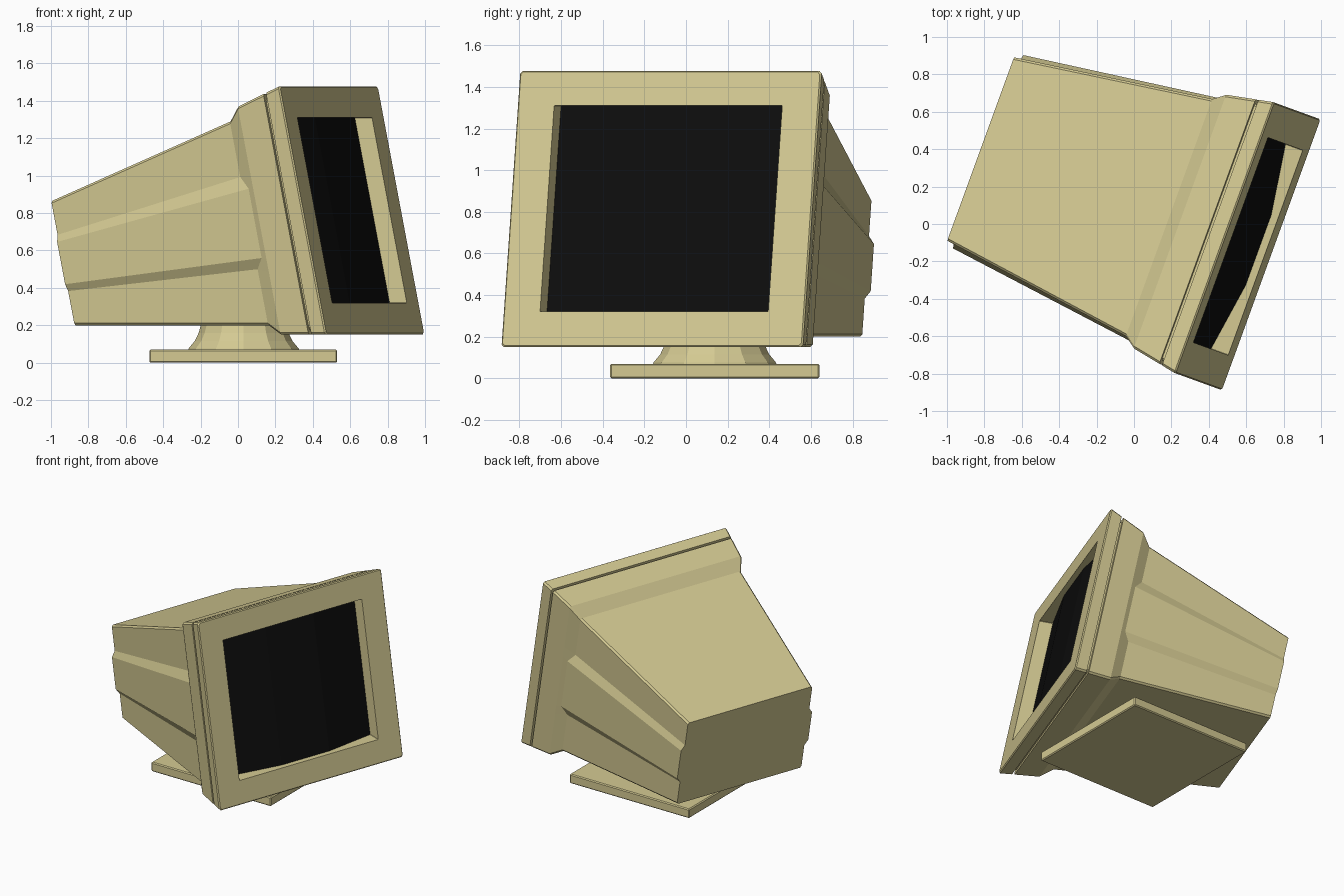
import bpy, bmesh, math
from mathutils import Vector

if "Cube" in bpy.data.objects:
    bpy.data.objects.remove(bpy.data.objects["Cube"])

ANG = math.radians(20)
N = Vector((math.cos(ANG), -math.sin(ANG), 0))   # screen facing direction
U = Vector((math.sin(ANG), math.cos(ANG), 0))    # along screen width
ORIGIN = Vector((0.735, -0.165, 0))              # bottom centre of the front face


def place(u, d, z):
    """Turned and backward-leaning frame: width, depth, height."""
    p = ORIGIN + U * u + N * (d - 0.2 * (z - 0.15))
    return Vector((p.x, p.y, z))


def material(name, col):
    m = bpy.data.materials.new(name)
    m.diffuse_color = (*col, 1)
    m.use_nodes = True
    m.node_tree.nodes["Principled BSDF"].inputs["Base Color"].default_value = m.diffuse_color
    return m


CASE = material("beige_plastic", (0.66, 0.59, 0.29))
GLASS = material("black_glass", (0.004, 0.004, 0.004))


def finish(name, bm, mat, fix=True):
    if fix:
        bmesh.ops.recalc_face_normals(bm, faces=bm.faces)
    me = bpy.data.meshes.new(name)
    bm.to_mesh(me)
    bm.free()
    me.materials.append(mat)
    ob = bpy.data.objects.new(name, me)
    bpy.context.collection.objects.link(ob)
    return ob


def ring(d, w, z0, z1, c=0.012, bulge=0.0, fwd=0.0):
    """Chamfered rectangle whose sides can carry a raised band."""
    h = z1 - z0
    half = [(w - c, z0, d), (w, z0 + c, d), (w, z0 + .275 * h, d),
            (w + bulge, z0 + .33 * h, d + fwd), (w + bulge, z0 + .67 * h, d + fwd),
            (w, z0 + .727 * h, d), (w, z1 - c, d), (w - c, z1, d)]
    pts = half + [(-u, z, e) for u, z, e in reversed(half)]
    return [place(u, e, z) for u, z, e in pts]


def taper(d, inset=0.0):
    """Ring on the tapering front section of the housing."""
    t = -d / 0.277
    return ring(d, 0.772 - 0.05 * t - inset, 0.15 + inset, 1.48 - 0.11 * t - inset)


def loft(name, rings, cap_start=False):
    bm = bmesh.new()
    loops = [[bm.verts.new(p) for p in r] for r in rings]
    for a, b in zip(loops, loops[1:]):
        for i in range(len(a)):
            j = (i + 1) % len(a)
            bm.faces.new((a[i], a[j], b[j], b[i]))
    bm.faces.new(loops[-1])
    if cap_start:
        bm.faces.new(loops[0])
    return finish(name, bm, CASE)


# front bezel: recess wall, front frame, rounded rim, groove
loft("front_bezel", [
    ring(-0.105, 0.583, 0.32, 1.31, 0.002),
    ring(0, 0.583, 0.32, 1.31, 0.002),
    taper(0, 0.008), taper(-0.008), taper(-0.09),
    taper(-0.09, 0.025), taper(-0.115, 0.025)])

# rear housing: tapered collar, step, then the long tapered body with side bands
loft("rear_housing", [
    taper(-0.107, 0.03), taper(-0.107), taper(-0.277),
    ring(-0.355, 0.675, 0.20, 1.29, bulge=0.028, fwd=0.045),
    ring(-1.512, 0.522, 0.20, 0.865, bulge=0.028)], cap_start=True)

# faceted convex screen
bm = bmesh.new()
cols = [[bm.verts.new(place(u, d, z)) for z in (0.32, 1.31)]
        for u, d in ((-.583, -.098), (-.2, -.04), (.2, -.04), (.583, -.098))]
for a, b in zip(cols, cols[1:]):
    bm.faces.new((a[0], b[0], b[1], a[1]))
finish("screen", bm, GLASS, fix=False)

# square base plate
bm = bmesh.new()
bmesh.ops.create_cube(bm, size=1)
for v in bm.verts:
    v.co = Vector((v.co.x * 1.005 + 0.028, v.co.y * 1.005 + 0.138, (v.co.z + 0.5) * 0.07))
base = finish("base_plate", bm, CASE)
bev = base.modifiers.new("soft_edges", 'BEVEL')
bev.width, bev.segments = 0.007, 1

# flared swivel neck
SIDES = 12
loft("swivel_neck", [
    [Vector((0.03 + r * math.cos(math.tau * i / SIDES),
             0.138 + r * math.sin(math.tau * i / SIDES), z)) for i in range(SIDES)]
    for r, z in ((0.297, 0.06), (0.295, 0.075), (0.262, 0.115), (0.24, 0.16), (0.225, 0.215))],
    cap_start=True)
